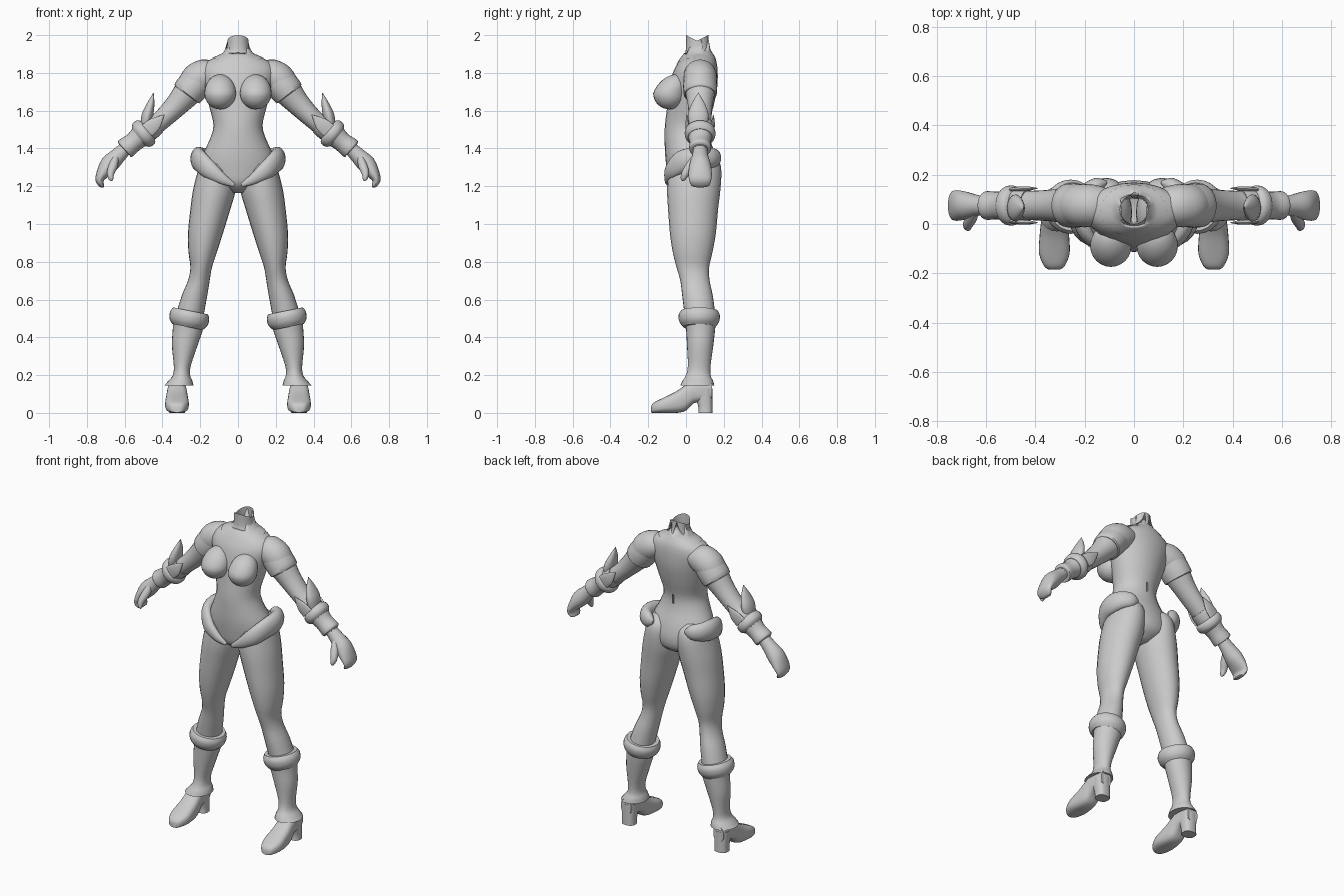
import bpy, bmesh, math
from mathutils import Vector

SIDES = 24
grey = bpy.data.materials.new("light_grey")
grey.diffuse_color = (0.6, 0.6, 0.6, 1)


def finish(name, bm, mirror=True, angle=40):
    bmesh.ops.recalc_face_normals(bm, faces=bm.faces)
    me = bpy.data.meshes.new(name)
    bm.to_mesh(me)
    bm.free()
    me.materials.append(grey)
    ob = bpy.data.objects.new(name, me)
    bpy.context.collection.objects.link(ob)
    bpy.ops.object.select_all(action='DESELECT')
    ob.select_set(True)
    bpy.context.view_layer.objects.active = ob
    bpy.ops.object.shade_smooth_by_angle(angle=math.radians(angle))
    if mirror:
        ob.modifiers.new("mirror", 'MIRROR').use_mirror_merge = False
    return ob


def ring(c, u, v, p=1.0):
    """Closed (super)ellipse around c with half axes u and v."""
    pts = []
    for i in range(SIDES):
        a = math.tau * i / SIDES
        ca, sa = math.cos(a), math.sin(a)
        pts.append(c + u * math.copysign(abs(ca) ** p, ca)
                   + v * math.copysign(abs(sa) ** p, sa))
    return pts


def loft(name, rings, steps=3, open_end=False, mirror=True, angle=40):
    """Smooth skin through rings, interpolated along the length."""
    out = []
    n = len(rings)
    for k in range(n - 1):
        r0, r1, r2, r3 = (rings[max(k - 1, 0)], rings[k], rings[k + 1],
                          rings[min(k + 2, n - 1)])
        for s in range(steps):
            t = s / steps
            out.append([0.5 * (2 * b + (c - a) * t + (2 * a - 5 * b + 4 * c - d) * t * t
                               + (3 * b - a - 3 * c + d) * t ** 3)
                        for a, b, c, d in zip(r0, r1, r2, r3)])
    out.append(rings[-1])
    bm = bmesh.new()
    vs = [[bm.verts.new(p) for p in r] for r in out]
    for a, b in zip(vs, vs[1:]):
        for i in range(SIDES):
            j = (i + 1) % SIDES
            bm.faces.new((a[i], a[j], b[j], b[i]))
    bm.faces.new(vs[0])
    if not open_end:
        bm.faces.new(vs[-1])
    return finish(name, bm, mirror, angle)


def level(z, x0, x1, y0, y1, p=1.0):
    """Horizontal ring from its extents."""
    return ring(Vector(((x0 + x1) / 2, (y0 + y1) / 2, z)),
                Vector(((x1 - x0) / 2, 0, 0)), Vector((0, (y1 - y0) / 2, 0)), p)


def tube(name, pts, ref=(0, 1, 0), steps=3, angle=40):
    """Sweep along x, y, z points; radii are across ref and along ref."""
    ref = Vector(ref)
    cs = [Vector(p[:3]) for p in pts]
    rings = []
    for i, p in enumerate(pts):
        t = (cs[min(i + 1, len(cs) - 1)] - cs[max(i - 1, 0)]).normalized()
        v = (ref - t * ref.dot(t)).normalized()
        rings.append(ring(cs[i], v.cross(t) * p[3], v * p[4]))
    return loft(name, rings, steps, angle=angle)


# Torso and open neck with a notched rim
torso_rings = [level(z, -w, w, a, b) for z, w, a, b in (
    (1.165, .04, -.03, .10), (1.21, .15, -.085, .165), (1.28, .20, -.10, .178),
    (1.36, .19, -.11, .16), (1.44, .153, -.113, .13), (1.52, .13, -.112, .12),
    (1.62, .152, -.10, .145), (1.72, .178, -.09, .165), (1.80, .20, -.07, .168),
    (1.85, .18, -.045, .163), (1.88, .125, -.025, .153), (1.90, .08, -.008, .14),
    (1.93, .06, .0, .125), (1.97, .056, .0, .118))]
for q in torso_rings[-1]:
    q.z += .03 * abs(q.y - .059) / .059
torso = loft("torso", torso_rings, open_end=True, mirror=False)

# Collar: thin annulus draped over the shoulders
bm = bmesh.new()
loops = []
for r in (.062, .08, .095, .11, .125, .135):
    loops.append([bm.verts.new((r * math.cos(math.tau * i / 32),
                                .055 + r * 1.0 * math.sin(math.tau * i / 32) * .78, 2.05))
                  for i in range(32)])
for a, b in zip(loops, loops[1:]):
    for i in range(32):
        j = (i + 1) % 32
        bm.faces.new((a[i], b[i], b[j], a[j]))
collar = finish("collar", bm, False)
wrap = collar.modifiers.new("drape", 'SHRINKWRAP')
wrap.target = torso
wrap.wrap_method = 'PROJECT'
wrap.use_project_z = True
wrap.use_negative_direction = True
wrap.use_positive_direction = False
wrap.offset = .006

# Bust
bm = bmesh.new()
bmesh.ops.create_uvsphere(bm, u_segments=24, v_segments=16, radius=1)
for v in bm.verts:
    x, y, z = v.co
    v.co = (.094 + .084 * x, -.088 + .086 * y + max(z, 0) * .035,
            1.692 + z * (.10 if z > 0 else .085))
finish("bust", bm)

# Legs
loft("leg", [level(*r) for r in (
    (1.38, .05, .16, -.03, .13), (1.34, .02, .195, -.07, .172),
    (1.28, .008, .213, -.093, .187), (1.18, .012, .238, -.10, .182),
    (1.08, .04, .252, -.095, .17), (.95, .08, .265, -.085, .158),
    (.85, .112, .262, -.07, .14), (.77, .138, .252, -.05, .122),
    (.70, .15, .265, -.03, .125), (.62, .163, .298, -.02, .142),
    (.50, .185, .335, -.005, .158))])

# Padded hip roll, tapering to the front
tube("hip_pad", [(.02, -.09, 1.205, .008, .01), (.08, -.095, 1.237, .02, .028),
                 (.15, -.075, 1.285, .032, .048), (.198, -.02, 1.33, .036, .06),
                 (.21, .06, 1.345, .042, .063), (.19, .125, 1.35, .038, .055),
                 (.145, .16, 1.35, .03, .043), (.11, .17, 1.35, .006, .01)],
     ref=(0, 0, 1))

# Boots
loft("boot_shaft", [level(*r) for r in (
    (.52, .175, .345, -.01, .16), (.45, .183, .345, .0, .155),
    (.36, .213, .35, .005, .145), (.25, .25, .34, .01, .13),
    (.20, .253, .345, .0, .13), (.17, .242, .368, -.018, .143),
    (.145, .236, .39, -.03, .15))])
tube("boot_cuff", [(.268, .07, .455, .082, .085), (.263, .07, .48, .102, .104),
                   (.256, .07, .515, .106, .11), (.251, .07, .54, .094, .098)])
loft("foot", [ring(Vector((.323, y, (a + b) / 2)), Vector((w, 0, 0)),
                   Vector((0, 0, (b - a) / 2)), .7) for y, w, a, b in (
    (-.185, .022, .002, .035), (-.17, .042, 0, .055), (-.12, .062, 0, .08),
    (-.05, .06, 0, .115), (0, .055, .012, .15), (.04, .05, .05, .17),
    (.09, .045, .06, .17), (.138, .035, .07, .16))])
loft("heel", [level(z, .323 - w, .323 + w, a, .14, .75) for z, w, a in (
    (.13, .046, .04), (.07, .043, .055), (.03, .041, .065), (0, .042, .065))])

# Arms
Y = .075
tube("arm", [(x, Y, z, r, s) for x, z, r, s in (
    (.11, 1.80, .06, .07), (.165, 1.79, .085, .085), (.215, 1.765, .088, .088),
    (.26, 1.705, .078, .08), (.32, 1.635, .063, .066), (.40, 1.555, .052, .06),
    (.47, 1.50, .052, .058), (.56, 1.43, .042, .045), (.61, 1.39, .036, .038))])
tube("sleeve_band", [(.208, Y, 1.765, .086, .086), (.238, Y, 1.73, .087, .09),
                     (.27, Y, 1.69, .083, .088), (.272, Y, 1.687, .07, .075)], steps=2)

# Forearm guard, rolled cuff and gauntlet
tube("forearm_guard", [(.43, Y, 1.53, .056, .064), (.455, Y, 1.512, .06, .068),
                       (.50, Y, 1.478, .06, .066)])
tube("wrist_roll", [(.475, Y, 1.497, .06, .064), (.487, Y, 1.488, .077, .08),
                    (.51, Y, 1.47, .077, .08), (.525, Y, 1.458, .06, .065)])
tube("gauntlet", [(.51, Y, 1.47, .062, .066), (.55, Y, 1.435, .052, .056),
                  (.585, Y, 1.408, .056, .058), (.60, Y, 1.396, .054, .056),
                  (.602, Y, 1.394, .04, .042)])

# Pointed leaves on the forearm
tube("tall_leaf", [(.492, Y - .01, 1.515, .025, .045), (.48, Y - .01, 1.575, .03, .055),
                   (.462, Y - .01, 1.635, .02, .036), (.447, Y - .01, 1.695, .001, .001)])
tube("lower_leaf", [(.47, Y, 1.45, .012, .04), (.425, Y, 1.485, .012, .035),
                    (.38, Y, 1.522, .001, .001)])
for side, name in ((-1, "front_leaf"), (1, "back_leaf")):
    tube(name, [(.48, Y + side * .064, 1.495, .04, .01),
                (.44, Y + side * .068, 1.53, .035, .01),
                (.39, Y + side * .07, 1.58, .001, .001)])

# Hands
tube("hand", [(x, Y, z, r, s) for x, z, r, s in (
    (.59, 1.405, .034, .036), (.635, 1.362, .042, .042), (.682, 1.315, .048, .056),
    (.718, 1.265, .033, .062), (.733, 1.23, .022, .058), (.722, 1.205, .014, .048),
    (.71, 1.198, .004, .03))])
tube("thumb", [(.65, .05, 1.345, .02, .025), (.662, .02, 1.305, .024, .024),
               (.675, -.005, 1.265, .019, .02), (.672, -.016, 1.238, .012, .013),
               (.668, -.018, 1.228, .003, .003)])
